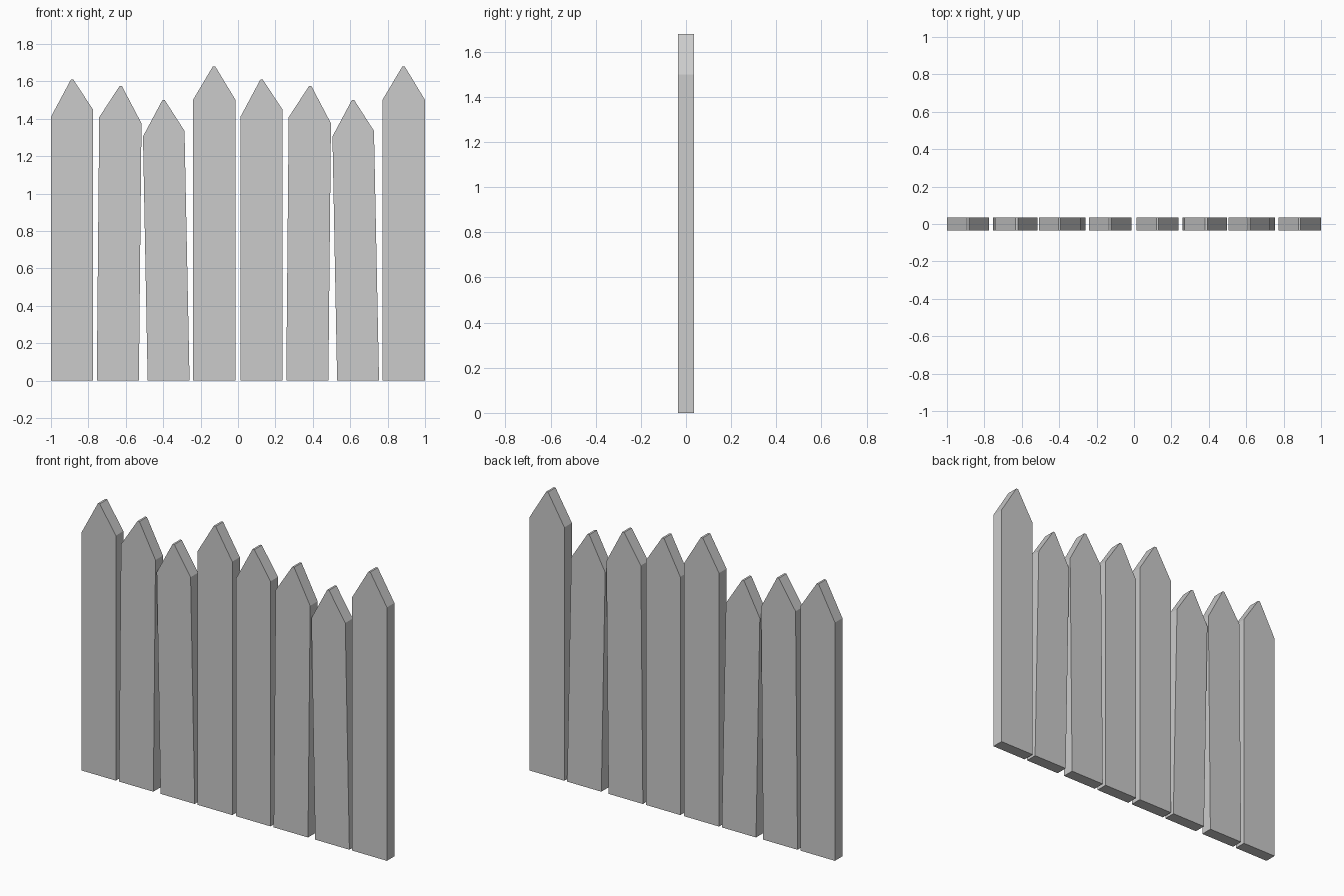
import bpy, bmesh

if "Cube" in bpy.data.objects:
    bpy.data.objects.remove(bpy.data.objects["Cube"])

HALF_DEPTH = 0.035
REPEAT = 1.013  # the four-plank pattern occurs twice

# bottom-left x, bottom-right x, right shoulder, peak (x, z), left shoulder
PLANKS = [
    (-1.0, -0.776, (-0.776, 1.45), (-0.887, 1.61), (-1.0, 1.41)),
    (-0.755, -0.53, (-0.516, 1.375), (-0.627, 1.575), (-0.742, 1.408)),
    (-0.483, -0.259, (-0.286, 1.335), (-0.398, 1.5), (-0.508, 1.305)),
    (-0.241, -0.013, (-0.013, 1.5), (-0.128, 1.68), (-0.241, 1.5)),
]


def make_plank(name, plank, shift):
    left, right, r_sh, peak, l_sh = plank
    tip = 0.006  # half width of the blunt tip
    outline = [(left, 0), (right, 0), r_sh, (peak[0] + tip, peak[1]),
               (peak[0] - tip, peak[1]), l_sh]
    bm = bmesh.new()
    face = bm.faces.new([bm.verts.new((x + shift, -HALF_DEPTH, z)) for x, z in outline])
    ext = bmesh.ops.extrude_face_region(bm, geom=[face], use_keep_orig=True)
    verts = [g for g in ext["geom"] if isinstance(g, bmesh.types.BMVert)]
    bmesh.ops.translate(bm, verts=verts, vec=(0, 2 * HALF_DEPTH, 0))
    bmesh.ops.recalc_face_normals(bm, faces=bm.faces)
    mesh = bpy.data.meshes.new(name)
    bm.to_mesh(mesh)
    bm.free()
    bpy.context.collection.objects.link(bpy.data.objects.new(name, mesh))


# Row of pointed fence planks
for group in range(2):
    for i, plank in enumerate(PLANKS):
        make_plank(f"fence_plank_{group * 4 + i + 1}", plank, group * REPEAT)
